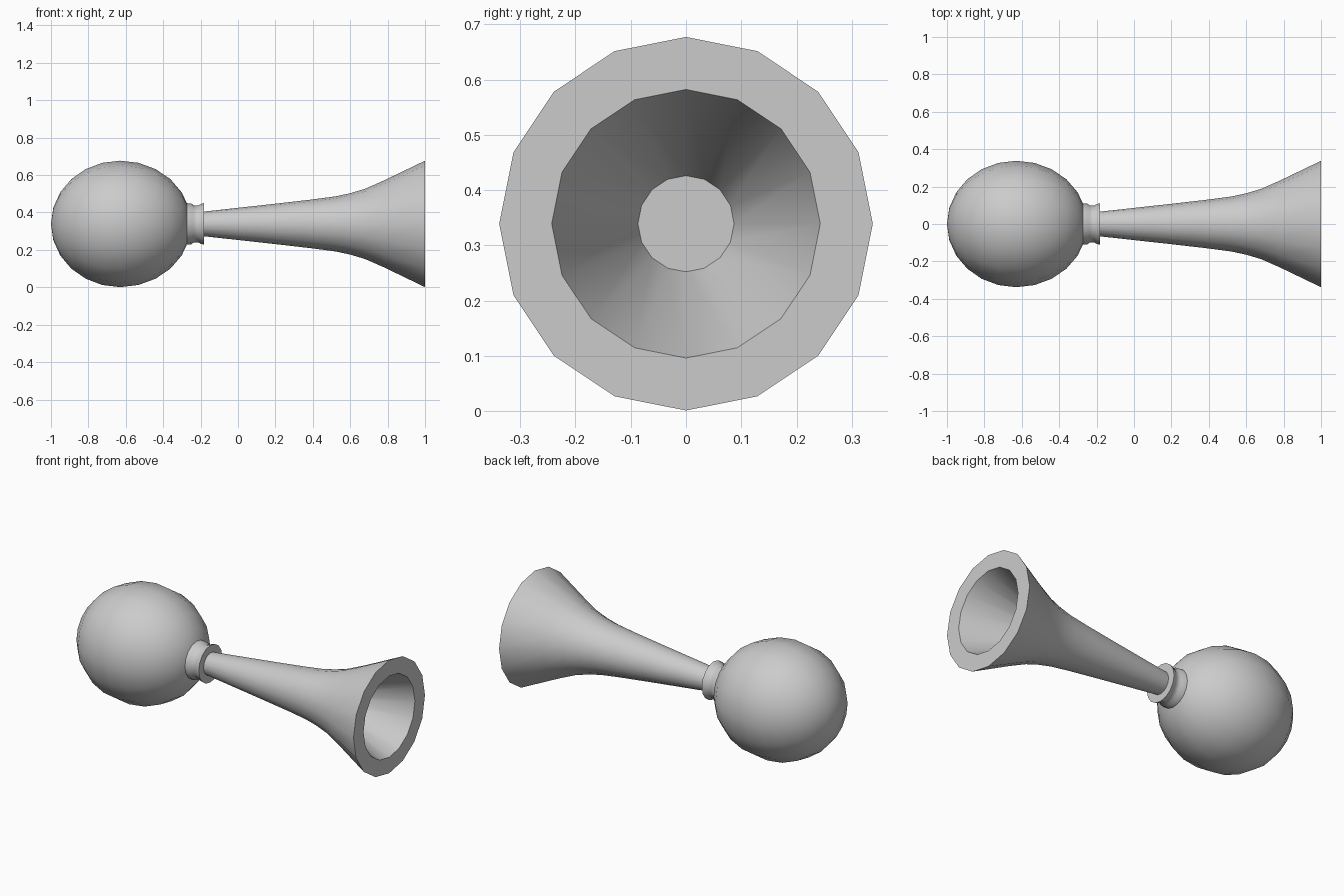
import bpy, bmesh, math

if "Cube" in bpy.data.objects:
    bpy.data.objects.remove(bpy.data.objects["Cube"])

AXIS_Z = 0.339
SIDES = 16


def lathe(name, profile, angle=40):
    """Revolve (x, radius) points about the horizontal axis; radius 0 makes a pole."""
    bm = bmesh.new()
    rings = []
    for x, r in profile:
        if r == 0:
            rings.append([bm.verts.new((x, 0, AXIS_Z))] * SIDES)
        else:
            rings.append([bm.verts.new((x, r * math.sin(a), AXIS_Z + r * math.cos(a)))
                          for a in (2 * math.pi * i / SIDES for i in range(SIDES))])
    for a, b in zip(rings, rings[1:]):
        for i in range(SIDES):
            j = (i + 1) % SIDES
            bm.faces.new(list(dict.fromkeys((a[i], a[j], b[j], b[i]))))
    bmesh.ops.recalc_face_normals(bm, faces=bm.faces)
    mesh = bpy.data.meshes.new(name)
    bm.to_mesh(mesh)
    bm.free()
    obj = bpy.data.objects.new(name, mesh)
    bpy.context.collection.objects.link(obj)
    bpy.ops.object.select_all(action='DESELECT')
    obj.select_set(True)
    bpy.context.view_layer.objects.active = obj
    bpy.ops.object.shade_smooth_by_angle(angle=math.radians(angle))
    return obj


# Squeeze bulb: slightly stretched sphere, 15 degrees per ring
bulb = []
for k in range(13):
    t = math.pi * k / 12
    c = math.cos(t)
    r = 0 if k in (0, 12) else 0.338 * math.sin(t)
    bulb.append((-0.63 - c * (0.37 if c > 0 else 0.38), r))
lathe("bulb", bulb)

# Pinched collar between bulb and horn
lathe("collar", [(-0.29, 0), (-0.29, 0.112), (-0.25, 0.109), (-0.236, 0.099),
                 (-0.212, 0.099), (-0.198, 0.107), (-0.182, 0.111), (-0.182, 0)])

# Flared horn with thick rim and blind conical mouth
lathe("horn", [(-0.2, 0), (-0.2, 0.064), (0.0, 0.086), (0.2, 0.108), (0.4, 0.131),
               (0.52, 0.147), (0.6, 0.164), (0.68, 0.188), (0.78, 0.232),
               (1.0, 0.338), (1.0, 0.243), (0.62, 0.087), (0.62, 0)])
